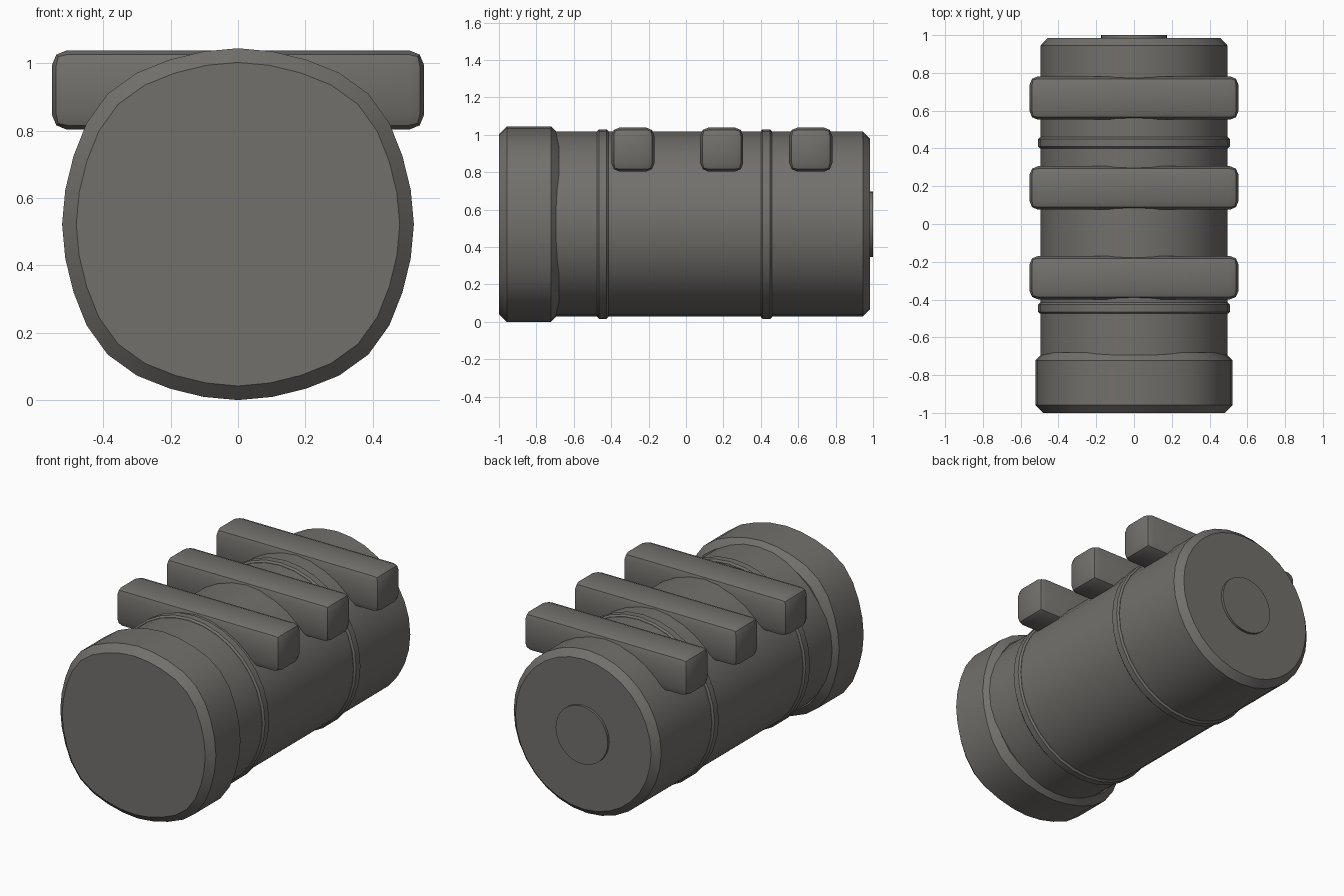
import bpy, bmesh, math

cube = bpy.data.objects.get("Cube")
if cube:
    bpy.data.objects.remove(cube, do_unlink=True)

AXIS_Z = 0.5225

grey = bpy.data.materials.new("warm dark grey")
grey.use_nodes = True
COLOUR = (0.17, 0.162, 0.15, 1)
grey.diffuse_color = COLOUR
grey.node_tree.nodes["Principled BSDF"].inputs["Base Color"].default_value = COLOUR


def finish(name, bm):
    bmesh.ops.recalc_face_normals(bm, faces=bm.faces[:])
    mesh = bpy.data.meshes.new(name)
    bm.to_mesh(mesh)
    bm.free()
    mesh.materials.append(grey)
    obj = bpy.data.objects.new(name, mesh)
    bpy.context.collection.objects.link(obj)
    bpy.ops.object.select_all(action='DESELECT')
    obj.select_set(True)
    bpy.context.view_layer.objects.active = obj
    bpy.ops.object.shade_smooth_by_angle(angle=math.radians(30))
    return obj


def drum(name, profile, squareness=0.0, sides=32):
    """Loft (y, radius) rings along y, optionally swelling at the diagonals."""
    bm = bmesh.new()
    rings = []
    for y, r in profile:
        ring = []
        for i in range(sides):
            a = math.tau * i / sides
            rr = r * (1 + squareness * math.sin(2 * a) ** 4)
            ring.append(bm.verts.new((rr * math.sin(a), y, AXIS_Z + rr * math.cos(a))))
        rings.append(ring)
    for lo, hi in zip(rings, rings[1:]):
        for i in range(sides):
            j = (i + 1) % sides
            bm.faces.new((lo[i], lo[j], hi[j], hi[i]))
    bm.faces.new(rings[0])
    bm.faces.new(rings[-1])
    return finish(name, bm)


def chamfered(y0, y1, r, c):
    return [(y0, r - c), (y0 + c, r), (y1 - c, r), (y1, r - c)]


# Main barrel, wide front cap and rear button
drum("barrel", chamfered(-0.9, 0.985, 0.495, 0.04))
drum("front_cap", chamfered(-1, -0.68, 0.5225, 0.042), squareness=0.048)
drum("rear_button", [(0.95, 0.175), (1, 0.175)])

# Thin raised bands
for label, y in (("front", -0.445), ("rear", 0.43)):
    drum(label + "_band", chamfered(y - 0.03, y + 0.03, 0.507, 0.01))

# Rounded crossbars over the top
for label, y in (("front", -0.284), ("middle", 0.191), ("rear", 0.667)):
    bm = bmesh.new()
    bmesh.ops.create_cube(bm, size=1)
    for v in bm.verts:
        v.co = (v.co.x * 1.106, y + v.co.y * 0.23, 0.921 + v.co.z * 0.236)
    bmesh.ops.bevel(bm, geom=bm.edges[:], offset=0.045, offset_type='OFFSET',
                    segments=2, profile=0.5, affect='EDGES')
    finish(label + "_crossbar", bm)
